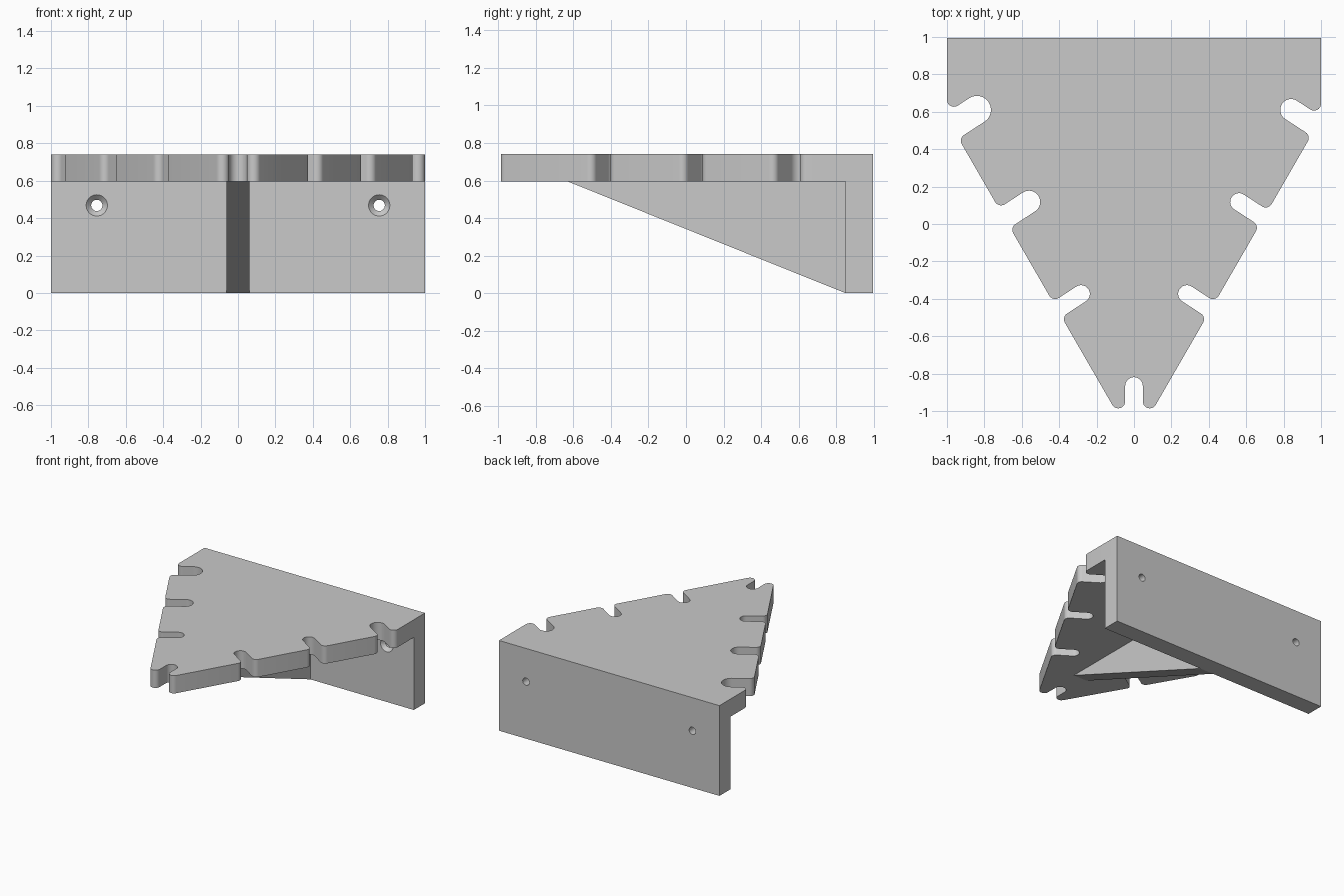
import bpy, bmesh, math
from mathutils import Vector

cube = bpy.data.objects.get("Cube")
if cube:
    bpy.data.objects.remove(cube, do_unlink=True)

grey = bpy.data.materials.new("plain grey")
grey.use_nodes = True
colour = (0.585, 0.585, 0.585, 1)
grey.diffuse_color = colour
grey.node_tree.nodes["Principled BSDF"].inputs["Base Color"].default_value = colour

TOP, UNDER = 0.74, 0.595       # shelf heights
WALL_Y, BACK = 0.85, 0.995     # front and back faces of the wall
LIP = 0.037                    # rounding of the slot lips


def prism(name, outline, offset):
    """Extrude a closed 3D outline along an offset."""
    bm = bmesh.new()
    face = bm.faces.new([bm.verts.new(p) for p in outline])
    new = bmesh.ops.extrude_face_region(bm, geom=[face])["geom"]
    bmesh.ops.translate(bm, vec=offset, verts=[v for v in new if isinstance(v, bmesh.types.BMVert)])
    bmesh.ops.recalc_face_normals(bm, faces=bm.faces)
    mesh = bpy.data.meshes.new(name)
    bm.to_mesh(mesh)
    bm.free()
    mesh.materials.append(grey)
    obj = bpy.data.objects.new(name, mesh)
    bpy.context.collection.objects.link(obj)
    return obj


def smooth(obj):
    bpy.ops.object.select_all(action="DESELECT")
    obj.select_set(True)
    bpy.context.view_layer.objects.active = obj
    bpy.ops.object.shade_smooth_by_angle(angle=math.radians(30))


def fillet(corners, steps=10):
    """Round each (point, radius) corner with a tangent arc."""
    out = []
    for i, (p, r) in enumerate(corners):
        a = (corners[i - 1][0] - p).normalized()
        b = (corners[(i + 1) % len(corners)][0] - p).normalized()
        if r == 0:
            arc = [p]
        else:
            half = a.angle(b) / 2
            centre = p + (a + b).normalized() * r / math.sin(half)
            start = (p + a * r / math.tan(half) - centre).normalized()
            end = (p + b * r / math.tan(half) - centre).normalized()
            arc = [centre + start.slerp(end, k / steps) * r for k in range(steps + 1)]
        for q in arc:
            if not out or (q - out[-1]).length > 1e-4:
                out.append(q)
    return out


def lip(p, d):
    """Where a slot side meets the slanted or straight edge of the shelf."""
    normal = Vector((math.cos(math.radians(30)), -0.5, 0))
    t = (0.584 - p.dot(normal)) / d.dot(normal)
    if d.x > 0:
        t = min(t, (1 - p.x) / d.x)
    return p + d * t


def half_outline(radii, front_radius=0.047):
    """Corners of one half of the shelf, from the back to the front slot."""
    tilt = math.radians(33)
    d = Vector((math.cos(tilt), -math.sin(tilt), 0))
    n = Vector((math.sin(tilt), math.cos(tilt), 0))
    pts = [(Vector((1, BACK, 0)), 0)]
    for i, r in enumerate(radii):
        c = Vector((0.84 - 0.2785 * i, 0.61 - 0.492 * i, 0))
        upper, lower = c - d * r + n * r, c - d * r - n * r
        pts += [(lip(upper, d), LIP), (upper, r), (lower, r), (lip(lower, d), LIP)]
    inner = Vector((front_radius, front_radius - 0.866, 0))
    return pts + [(lip(inner, Vector((0, -1, 0))), LIP), (inner, front_radius)]


# Slotted triangular shelf; the slots are wider on the right
left_half = half_outline([0.058, 0.047, 0.047])
right_half = [(Vector((-p.x, p.y, 0)), r) for p, r in half_outline([0.075, 0.06, 0.047])]
outline = fillet(left_half + right_half[::-1])
shelf = prism("slotted_shelf", [(p.x, p.y, UNDER) for p in outline], (0, 0, TOP - UNDER))
smooth(shelf)

# Wall plate under the back of the shelf
wall = prism("wall_plate", [(-1, WALL_Y, 0), (1, WALL_Y, 0), (1, BACK, 0), (-1, BACK, 0)],
             (0, 0, UNDER))

# Triangular support rib
rib = prism("support_rib", [(-0.062, -0.63, UNDER), (-0.062, WALL_Y, UNDER), (-0.062, WALL_Y, 0)],
            (0.124, 0, 0))


# Countersunk screw holes
def drill(x, y0, y1, r0, r1):
    bpy.ops.mesh.primitive_cone_add(vertices=32, radius1=r0, radius2=r1, depth=y1 - y0,
                                    location=(x, (y0 + y1) / 2, 0.468),
                                    rotation=(-math.pi / 2, 0, 0))
    cutter = bpy.context.object
    cutter.hide_render = True
    cutter.data.materials.append(grey)
    bpy.context.view_layer.objects.active = wall
    mod = wall.modifiers.new("screw_hole", "BOOLEAN")
    mod.operation, mod.solver, mod.object = "DIFFERENCE", "EXACT", cutter
    bpy.ops.object.modifier_apply(modifier=mod.name)
    bpy.data.objects.remove(cutter, do_unlink=True)


for x in (-0.755, 0.755):
    drill(x, WALL_Y - 0.1, 1.1, 0.03, 0.03)
    drill(x, WALL_Y - 0.01, WALL_Y + 0.04, 0.067, 0.017)
smooth(wall)
